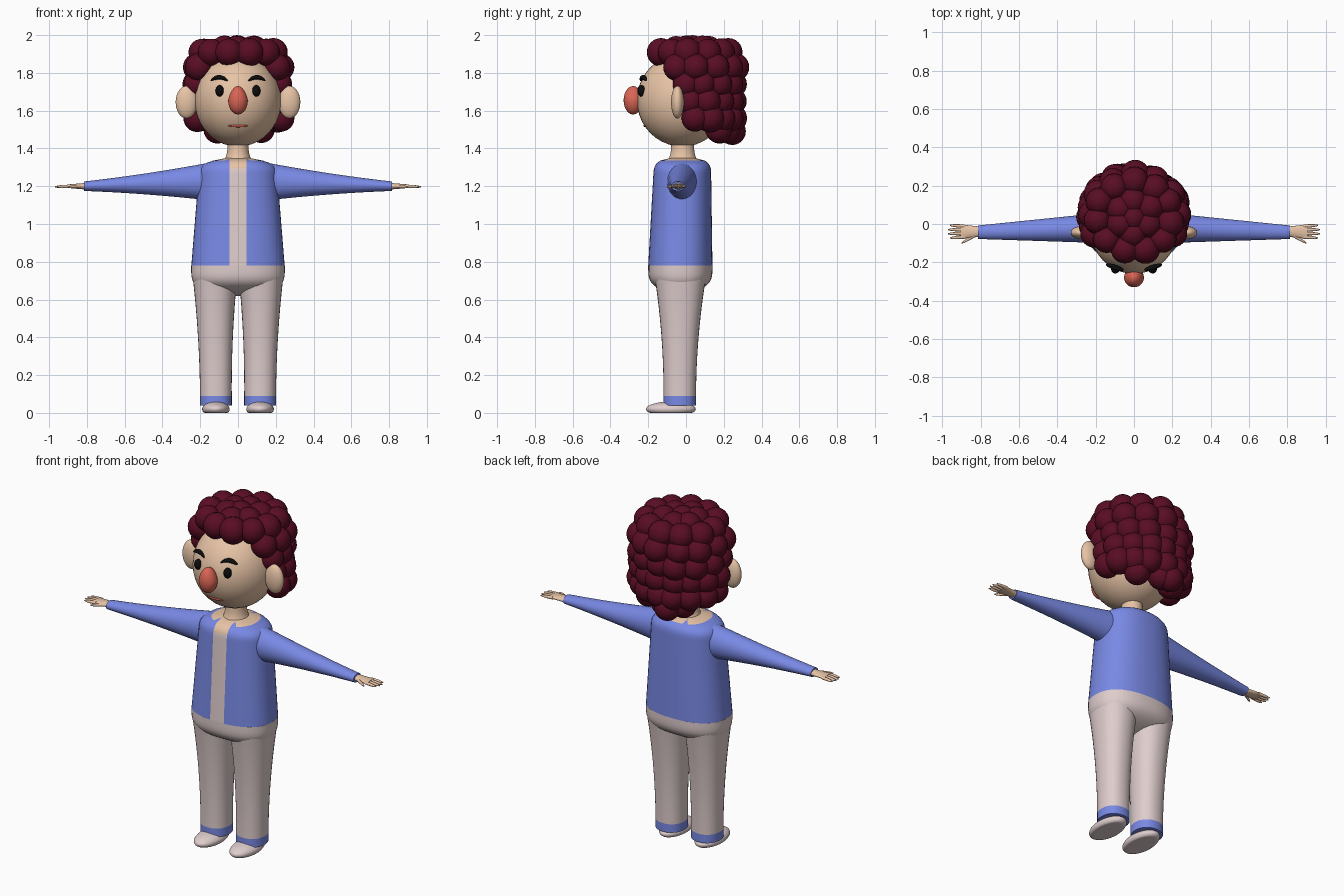
import bpy, bmesh, math, random
from mathutils import Matrix, Vector

random.seed(4)
cube = bpy.data.objects.get("Cube")
if cube:
    bpy.data.objects.remove(cube)


def material(name, red, green, blue):
    mat = bpy.data.materials.new(name)
    mat.use_nodes = True
    color = (red, green, blue, 1)
    mat.diffuse_color = color
    mat.node_tree.nodes["Principled BSDF"].inputs["Base Color"].default_value = color
    return mat


skin = material("skin", .8, .55, .38)
blue = material("cardigan blue", .19, .25, .78)
pale = material("pale pink cloth", .74, .61, .61)
dark_red = material("dark red hair", .1, .004, .017)
nose_red = material("nose red", .7, .13, .09)
black = material("black", .004, .004, .004)


def finish(name, bm, materials, rule=None, mirrored=False):
    """Turn a bmesh into a smooth object, mirrored across x when it is one of a pair."""
    bmesh.ops.recalc_face_normals(bm, faces=bm.faces)
    if rule:
        for face in bm.faces:
            face.material_index = rule(face.calc_center_median())
    mesh = bpy.data.meshes.new(name)
    bm.to_mesh(mesh)
    bm.free()
    for mat in materials:
        mesh.materials.append(mat)
    mesh.shade_smooth()
    mesh.set_sharp_from_angle(angle=math.radians(50))
    part = bpy.data.objects.new(name, mesh)
    bpy.context.collection.objects.link(part)
    if mirrored:
        mirror = part.modifiers.new("other side", "MIRROR")
        mirror.use_mirror_merge = False


def add_ball(bm, center, radii, segments=24):
    matrix = Matrix.Translation(center) @ Matrix.Diagonal((*radii, 1))
    bmesh.ops.create_uvsphere(bm, u_segments=segments, v_segments=segments // 2,
                              radius=1, matrix=matrix)


def ball(name, center, radii, mat, mirrored=False, reshape=None):
    bm = bmesh.new()
    add_ball(bm, center, radii, 40)
    if reshape:
        for vert in bm.verts:
            reshape(vert.co, vert.co - Vector(center))
    finish(name, bm, [mat], mirrored=mirrored)


def loft(start, end, shape, steps=12, segments=32, power=1):
    """Skin ellipses along a line; shape(t) gives the two radii of each ring."""
    bm = bmesh.new()
    start, end = Vector(start), Vector(end)
    sideways = abs(end.x - start.x) > abs(end.z - start.z)
    rings = []
    for step in range(steps + 1):
        t = step / steps
        center = start.lerp(end, t)
        wide, tall = shape(t)
        ring = []
        for i in range(segments):
            angle = math.tau * i / segments
            cos, sin = math.cos(angle), math.sin(angle)
            a = wide * math.copysign(abs(cos) ** power, cos)
            b = tall * math.copysign(abs(sin) ** power, sin)
            offset = Vector((0, a, b)) if sideways else Vector((a, b, 0))
            ring.append(bm.verts.new(center + offset))
        rings.append(ring)
    for low, high in zip(rings, rings[1:]):
        for i in range(segments):
            bm.faces.new((low[i - 1], low[i], high[i], high[i - 1]))
    bm.faces.new(rings[0])
    bm.faces.new(rings[-1])
    return bm


# Cardigan torso, rounded at the shoulders, with a pale front panel and skin at the collar
def torso_shape(t):
    shoulder = min(1, max(0, t - .85) / .15)
    rounding = math.sqrt(1 - shoulder ** 3)
    return (.247 - .046 * t) * max(.3, rounding), (.17 - .02 * t) * (.4 + .6 * rounding)


def torso_color(center):
    in_panel = center.y < -.05 and abs(center.x) < .045
    if center.z > 1.34 or (in_panel and center.z > 1.3):
        return 2
    return 1 if in_panel else 0


torso = loft((0, -.03, .78), (0, -.018, 1.35), torso_shape, steps=40, segments=48, power=.85)
for x in (-.045, .045):
    bmesh.ops.bisect_plane(torso, geom=torso.verts[:] + torso.edges[:] + torso.faces[:],
                           plane_co=(x, 0, 0), plane_no=(1, 0, 0))
finish("cardigan", torso, [blue, pale, skin], torso_color)


# Trousers: rounded hips, two legs and blue cuffs
def hip_shape(t):
    rounding = 1 - .98 * (1 - t) ** 4
    return .248 * math.sqrt(rounding), .17 * rounding


def leg_shape(t):
    return .084 + .034 * t * t, .086 + .05 * t * t


hips = loft((0, -.03, .62), (0, -.03, .78), hip_shape, segments=48, power=.85)
finish("hips", hips, [pale])
legs = loft((.117, -.033, .09), (.122, -.03, .72), leg_shape, power=.9)
finish("legs", legs, [pale], mirrored=True)
cuffs = loft((.117, -.033, .04), (.117, -.033, .09), lambda t: (.084, .086), steps=1, power=.9)
finish("cuffs", cuffs, [blue], mirrored=True)


# Shoes with flat soles
def flatten_sole(co, local):
    co.z = max(co.z, 0)


ball("shoes", (.117, -.08, .02), (.073, .132, .04), pale, True, flatten_sole)


# Sleeves
def sleeve_shape(t):
    return .08 - .045 * t, .1 - .1 * t + .025 * t * t


finish("sleeves", loft((.15, -.02, 1.225), (.815, -.043, 1.2), sleeve_shape), [blue], mirrored=True)

# Hands: palm, four fingers and a thumb
wrist = Vector((.8, -.04, 1.2))
palm = loft(wrist, wrist + Vector((.105, 0, 0)), lambda t: (.026 + .012 * t, .018 - .009 * t))
finish("palms", palm, [skin], mirrored=True)


def finger(name, start, end):
    def taper(t):
        radius = .009 * math.sqrt(1 - .9 * t ** 3)
        return radius, radius
    finish(name, loft(start, end, taper, steps=6, segments=10), [skin], mirrored=True)


for i in range(4):
    spread = i - 1.5
    knuckle = wrist + Vector((.085, .019 * spread, 0))
    reach = Vector((.09 - .01 * abs(spread), .003 * spread, -.003))
    finger("finger_" + "abcd"[i], knuckle, knuckle + reach)
finger("thumbs", wrist + Vector((.03, -.02, 0)), wrist + Vector((.1, -.06, -.005)))

# Neck flaring into the collar, and the head
neck = loft((0, -.018, 1.32), (0, -.018, 1.46),
            lambda t: (.055 + .03 * (1 - t) ** 4, .06 + .03 * (1 - t) ** 4))
finish("neck", neck, [skin])
ball("head", (0, -.02, 1.655), (.23, .24, .245), skin)


# Face: ears, eyes, arched brows, egg-shaped nose and thin mouth
def arch(co, local):
    co.z -= 9 * local.x ** 2
    co.y += .3 * local.x


def narrow_top(co, local):
    co.x *= 1 - 2.5 * max(local.z, 0)


ball("ears", (.272, -.045, 1.645), (.058, .034, .086), skin, True)
ball("eyes", (.097, -.236, 1.705), (.022, .022, .03), black, True)
ball("eyebrows", (.1, -.226, 1.777), (.046, .014, .012), black, True, arch)
ball("nose", (0, -.28, 1.655), (.052, .05, .075), nose_red, reshape=narrow_top)
ball("mouth", (0, -.213, 1.52), (.052, .012, .008), nose_red)


# Hair: a scalp covered in rows of curls swept around from the back
def add_curl(bm, x, y, z):
    radius = random.uniform(.071, .076)
    add_ball(bm, (x, y, z), (radius, radius, radius))


def add_row(bm, z, radius, count, sweep):
    full = sweep == math.pi
    for i in range(count):
        angle = math.tau * i / count if full else sweep * (2 * i / (count - 1) - 1)
        x, y = (random.uniform(-.008, .008) for axis in "xy")
        add_curl(bm, x + radius * math.sin(angle), y + .04 + .95 * radius * math.cos(angle), z)


ball("scalp", (0, .06, 1.74), (.235, .225, .2), dark_red)
curls = bmesh.new()
for radius, count in ((0, 1), (.09, 6), (.19, 11)):
    add_row(curls, 1.927 - radius * radius / 2, radius, count, math.pi)
for row in range(4):
    add_row(curls, 1.56 + .09 * row, .224, 9, math.radians(90 + 3 * row * row))
add_row(curls, 1.5, .18, 3, math.radians(40))
add_curl(curls, -.05, .245, 1.49)
finish("hair_curls", curls, [dark_red])
